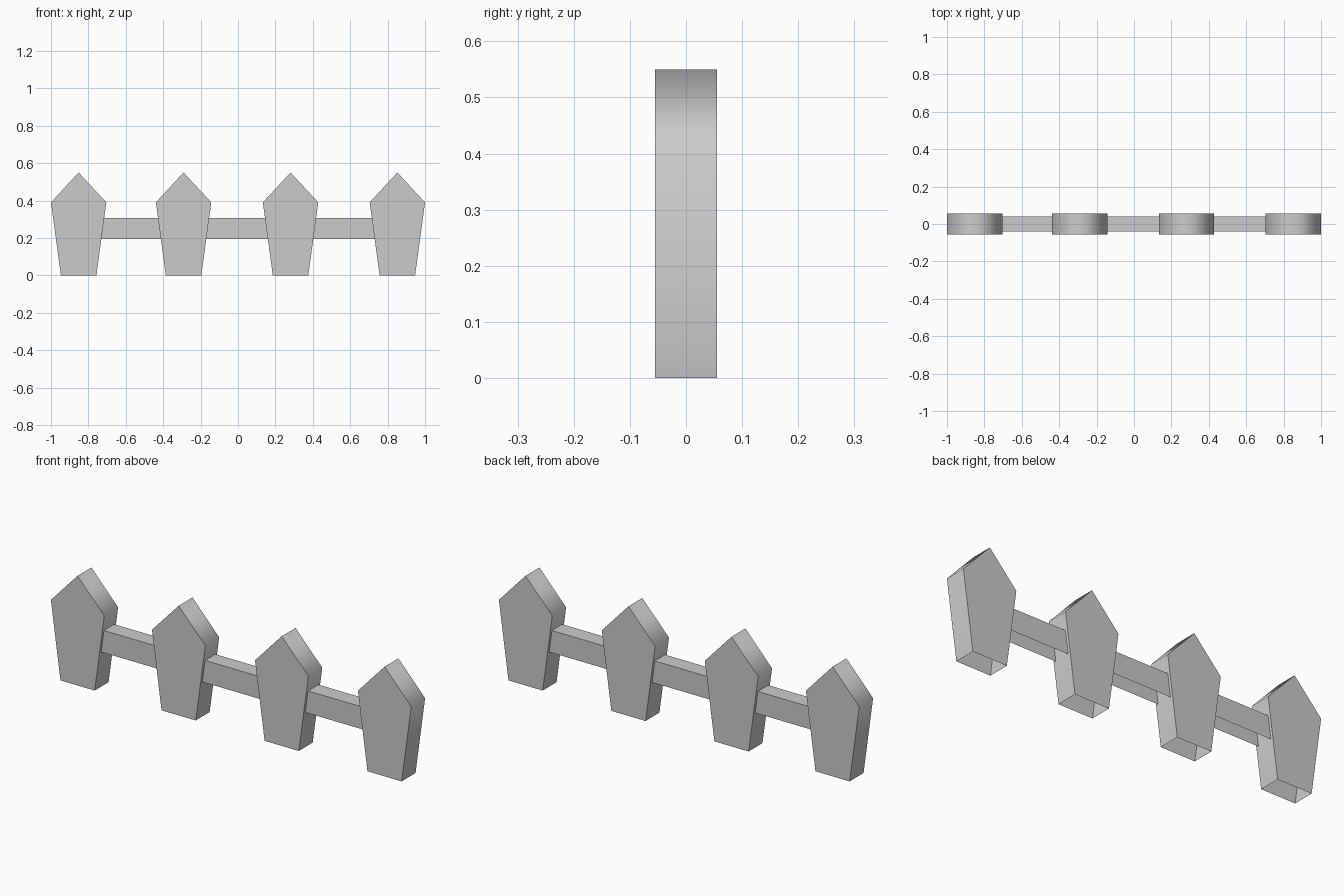
import bpy
import bmesh

cube = bpy.data.objects.get("Cube")
if cube:
    bpy.data.objects.remove(cube, do_unlink=True)

grey = bpy.data.materials.new("neutral grey")
grey.use_nodes = True
colour = (0.6, 0.6, 0.6, 1)
grey.diffuse_color = colour
grey.node_tree.nodes["Principled BSDF"].inputs["Base Color"].default_value = colour

POST_X = [-0.852, -0.291, 0.281, 0.852]
FOOT, SHOULDER = 0.095, 0.148        # half widths of a post
SHOULDER_Z, TIP_Z = 0.39, 0.55
RAIL_LOW, RAIL_HIGH = 0.195, 0.307


def half_width(z):
    return FOOT + (SHOULDER - FOOT) * z / SHOULDER_Z


def slab(name, outline, depth, open_edges, smooth):
    """Outline in x and z, given thickness along y; listed edges get no wall."""
    bm = bmesh.new()
    front = [bm.verts.new((x, -depth, z)) for x, z in outline]
    back = [bm.verts.new((x, depth, z)) for x, z in outline]
    bm.faces.new(front)
    bm.faces.new(back[::-1])
    count = len(outline)
    for i in range(count):
        if i not in open_edges:
            j = (i + 1) % count
            wall = bm.faces.new((front[j], front[i], back[i], back[j]))
            wall.smooth = smooth
    mesh = bpy.data.meshes.new(name)
    bm.to_mesh(mesh)
    bm.free()
    mesh.materials.append(grey)
    obj = bpy.data.objects.new(name, mesh)
    bpy.context.collection.objects.link(obj)
    return obj


# Pointed, tapering posts, open underneath
for n, x in enumerate(POST_X, 1):
    outline = [(-FOOT, 0), (FOOT, 0), (SHOULDER, SHOULDER_Z),
               (0, TIP_Z), (-SHOULDER, SHOULDER_Z)]
    post = slab(f"fence_post_{n}", outline, 0.055, {0}, True)
    post.location.x = x

# Rails between the posts, cut to the slope of the post sides, open underneath
for n, (a, b) in enumerate(zip(POST_X, POST_X[1:]), 1):
    low, high = half_width(RAIL_LOW), half_width(RAIL_HIGH)
    outline = [(a + low, RAIL_LOW), (b - low, RAIL_LOW),
               (b - high, RAIL_HIGH), (a + high, RAIL_HIGH)]
    slab(f"rail_{n}", outline, 0.041, {0, 1, 3}, False)
